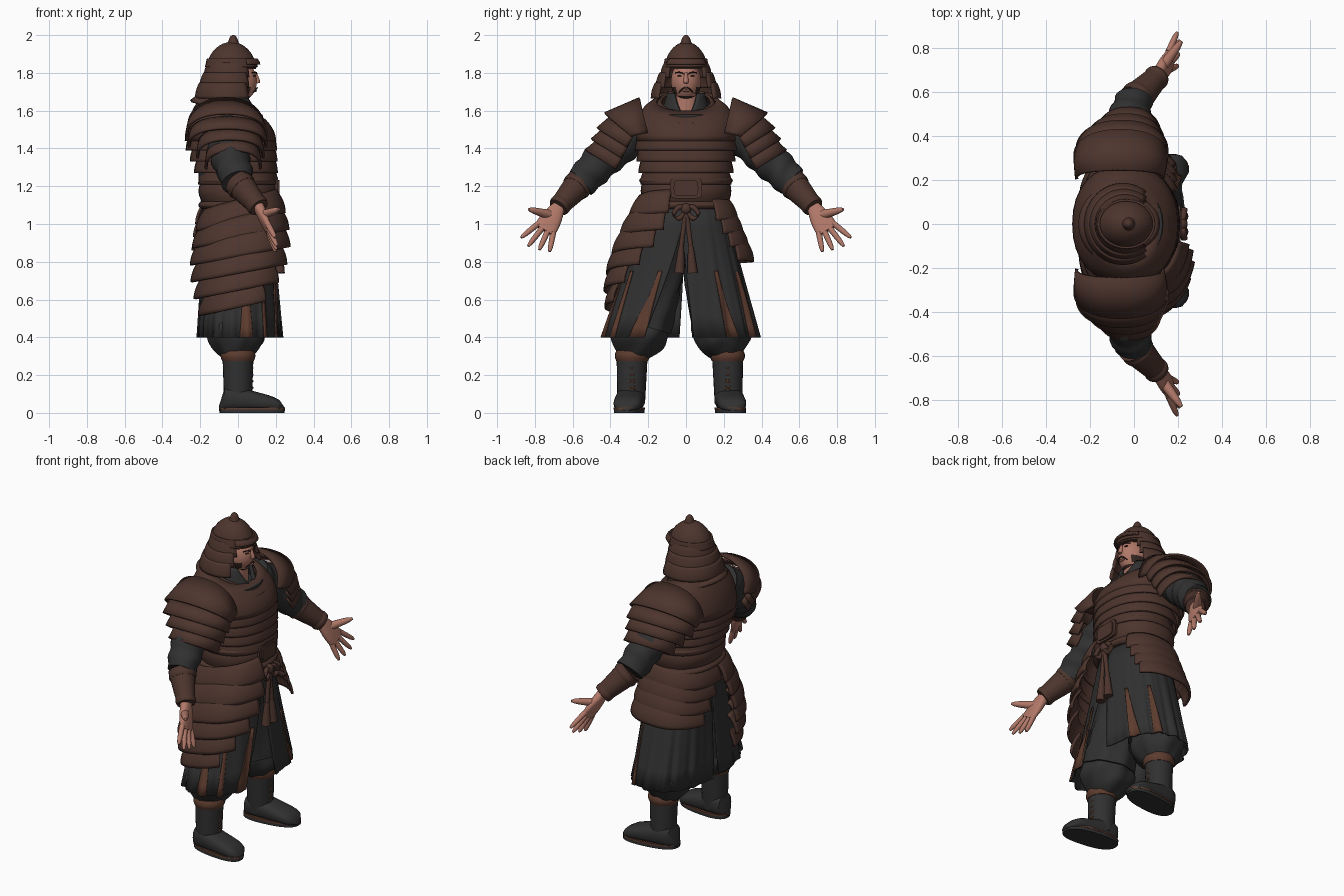
import bpy, bmesh
from math import sin, cos, pi, radians, copysign
from mathutils import Vector

if "Cube" in bpy.data.objects:
    bpy.data.objects.remove(bpy.data.objects["Cube"])

def material(name, *rgb):
    mat = bpy.data.materials.new(name)
    mat.use_nodes = True
    mat.diffuse_color = (*rgb, 1)
    mat.node_tree.nodes["Principled BSDF"].inputs["Base Color"].default_value = (*rgb, 1)
    return mat

LEATHER = material("brown leather", .074, .035, .026)
CLOTH = material("charcoal cloth", .03, .03, .03)
SKIN = material("skin", .44, .19, .14)
TRIM = material("rust trim", .11, .045, .028)
HAIR = material("dark hair", .035, .02, .015)
ALL_ROUND = (0, 360)

def finish(name, bm, mat, thick=0):
    bmesh.ops.recalc_face_normals(bm, faces=bm.faces)
    mesh = bpy.data.meshes.new(name)
    bm.to_mesh(mesh)
    bm.free()
    mesh.materials.append(mat)
    part = bpy.data.objects.new(name, mesh)
    bpy.context.collection.objects.link(part)
    bpy.ops.object.select_all(action="DESELECT")
    part.select_set(True)
    bpy.context.view_layer.objects.active = part
    bpy.ops.object.shade_smooth_by_angle(angle=radians(40))
    if thick:
        solid = part.modifiers.new("thickness", "SOLIDIFY")
        solid.thickness, solid.offset = thick, 0
    return part

def rounded(value, power):
    return copysign(abs(value) ** power, value)

def blend(a, b, t):
    return a + (b - a) * t

def loft(name, rings, mat, sides=32, thick=0, power=1, fold=None):
    """Skin rings of (centre, u axis, v axis, angle span); full rings are closed and capped."""
    bm, rows = bmesh.new(), []
    full = rings[0][-1] == ALL_ROUND
    count = sides if full else sides + 1
    for centre, u, v, (start, end) in rings:
        angles = [radians(blend(start, end, i / sides)) for i in range(count)]
        rows.append([bm.verts.new(centre + (u * rounded(cos(a), power) + v * rounded(sin(a), power))
                                  * (fold(a, centre.z) if fold else 1)) for a in angles])
    for low, high in zip(rows, rows[1:]):
        for i in range(sides):
            j = (i + 1) % count
            bm.faces.new((low[i], low[j], high[j], high[i]))
    if full and not thick:
        bm.faces.new(rows[0])
        bm.faces.new(rows[-1])
    return finish(name, bm, mat, thick)

def shell(name, low, high, shape, mat, span=ALL_ROUND, top_span=None, tilt=0, top_tilt=None, steps=6, **style):
    """Upright wrap from z low to z high; shape(t) gives centre x, depth and width."""
    rings = []
    for i in range(steps + 1):
        t = i / steps
        x, depth, width = shape(t)
        lean = tilt if top_tilt is None else blend(tilt, top_tilt, t)
        arc = tuple(blend(a, b, t) for a, b in zip(span, top_span or span))
        rings.append((Vector((x, 0, blend(low, high, t))), Vector((depth, 0, lean)), Vector((0, width, 0)), arc))
    return loft(name, rings, mat, **style)

def lame(name, low, height, x, depth, width, flare, **style):
    """Armour strip that narrows by flare towards its upper edge."""
    return shell(name, low, low + height, lambda t: (x, depth - flare * t * t, width - flare * t * t),
                 LEATHER, thick=.014, **style)

def tube(name, a, b, r_start, r_end, mat, bend=(0, 0, 0), puff=0, tip=0, sides=16, steps=8, fold=None):
    """Tapered round limb from a to b, with optional bend, swelling and narrowed tip."""
    a, b = Vector(a), Vector(b)
    along = (b - a).normalized()
    helper = Vector((1, 0, 0)) if abs(along.x) < .8 else Vector((0, 0, 1))
    u = (helper - along * helper.dot(along)).normalized()
    rings = []
    for t in (i / steps for i in range(steps + 1)):
        radius = (blend(r_start, r_end, t) + puff * sin(pi * t)) * (1 - tip * t ** 8)
        rings.append((a.lerp(b, t) + Vector(bend) * sin(pi * t), u * radius, along.cross(u) * radius, ALL_ROUND))
    return loft(name, rings, mat, sides=sides, fold=fold)

def ball(name, place, size, mat):
    bm = bmesh.new()
    bmesh.ops.create_uvsphere(bm, u_segments=32, v_segments=24, radius=1)
    for vert in bm.verts:
        vert.co = Vector(place) + vert.co * Vector(size)
    return finish(name, bm, mat)

# Torso: cloth core, breast plate, stepped lames, neck yoke and open collar
shell("body_core", .95, 1.58, lambda t: (-.04 * t, .17 + .02 * sin(pi * t), .2 + .02 * sin(pi * t)), CLOTH)
shell("breast_plate", 1.44, 1.65, lambda t: (-.04, .235 - .11 * t * t, .265 - .11 * t ** 4), LEATHER,
      top_tilt=-.055, thick=.014, power=.9)
for i in range(4):
    lame(f"torso_lame_{i + 1}", 1.39 - .06 * i, .08, .012 * i - .035, .235 - .01 * i, .265 - .01 * i, .02, power=.9)
shell("neck_yoke", 1.59, 1.65, lambda t: (-.045, .205 - .08 * t, .19 - .06 * t), LEATHER, tilt=-.06, thick=.014)
shell("cloth_collar", 1.56, 1.69, lambda t: (-.03, .13 - .045 * t, .13 - .04 * t), CLOTH,
      span=(2, 358), top_span=(42, 318), thick=.02)
tube("neck", (-.03, 0, 1.55), (-.01, 0, 1.72), .085, .068, SKIN, sides=24)

# Belt, buckle, bow and hanging cords
shell("belt", 1.1, 1.25, lambda t: (0, .18 + .03 * sin(pi * t), .22 + .02 * sin(pi * t)), LEATHER, power=.9)
for z in (1.1, 1.23):
    shell("belt_edge", z - .02, z + .02, lambda t: (0, .195 + .015 * sin(pi * t), .23 + .018 * sin(pi * t)),
          LEATHER, power=.9)
for half in (.085, .065):
    loft("buckle_plate", [(Vector((x - half * .4, 0, 1.19)), Vector((0, half, 0)), Vector((0, 0, half * .65)),
                           ALL_ROUND) for x in (.22, .245)], LEATHER, power=.4)
knot = Vector((.22, 0, 1.08))
ball("bow_knot", knot, (.025, .028, .03), LEATHER)
for s in (-1, 1):
    loop, cord_end = knot + Vector((.01, s * .07, -.03)), knot + Vector((0, s * .025, -.2))
    for lift in (.025, -.035):
        tube("bow_loop", knot, loop, .012, .015, LEATHER, bend=(0, 0, lift))
    tube("hanging_cord", knot, cord_end, .013, .013, LEATHER)
    tube("cord_tassel", cord_end, cord_end + Vector((0, s * .01, -.14)), .015, .028, LEATHER)

# Split coat skirt, fuller on the right, with vertical trims
def pleat(angle, z):
    return 1 + .03 * (1.1 - z) * (sin(17 * angle) + .6 * sin(29 * angle))

def coat_piece(name, high, span, top_span, mat, grow=0, sides=90):
    spread = .18 if span[0] < 180 else .235
    def shape(t):
        drop = (1.1 - blend(.4, high, t)) / .7
        return .01 * drop, .17 + .05 * drop + grow, .2 + spread * drop + grow
    shell(name, .4, high, shape, mat, span, top_span, thick=.008, power=.85, fold=pleat, sides=sides)

coat_piece("coat_left", 1.1, (4, 177), (-4, 180), CLOTH)
coat_piece("coat_right", 1.1, (183, 332), (180, 362), CLOTH)
for angle, lean, width in ((36, -8, 13), (66, -4, 11), (327, 12, 12), (277, 0, 14), (302, 0, 6)):
    coat_piece("coat_trim", .75, (angle - width / 2, angle + width / 2), (angle + lean - 2, angle + lean + 2),
               TRIM, grow=.007, sides=12)

# Overlapping hip lames, long on the right and short on the left
for i in range(6):
    lame(f"right_hip_lame_{i + 1}", 1.01 - .09 * i, .12, .015, .235 + .035 * sin(.65 * i), .3 + .13 * sin(.37 * i),
         .05, span=(190 + 2 * i, 348 - 2 * i * i), tilt=.05, power=.76, sides=40)
for i in range(4):
    lame(f"left_hip_lame_{i + 1}", 1.01 - .07 * i, .11, 0, .22 + .012 * i, .27 + .028 * i, .04,
         span=(32 + 5 * i, 185 - 9 * i), tilt=.01, power=.82, sides=40)

# Head, face and beard
head = ball("head", (0, 0, 1.755), (.1, .08, .11), SKIN)
head.data.materials.append(HAIR)
for face in head.data.polygons:
    spot = face.center
    face.material_index = int(spot.z < 1.72 and (abs(spot.y) > .05 or spot.z < 1.68))
tube("nose", (.092, 0, 1.8), (.105, 0, 1.745), .008, .016, SKIN, tip=.3)
ball("lips", (.09, 0, 1.705), (.01, .024, .006), SKIN)
for s in (-1, 1):
    ball("eye", (.086, s * .033, 1.784), (.008, .014, .004), HAIR)
    tube("eyebrow", (.1, s * .014, 1.796), (.075, s * .056, 1.8), .004, .003, HAIR, bend=(.005, 0, .005))
    tube("moustache", (.102, s * .004, 1.722), (.082, s * .038, 1.695), .004, .003, HAIR, bend=(.004, 0, .005))

# Helmet dome, spike, rim, brim and layered neck guard
def dome(t):
    crown = (1.01 - t * t) ** .55
    return -.035, .13 * crown, .112 * crown

shell("helmet_dome", 1.82, 1.965, dome, LEATHER, steps=14)
tube("helmet_spike", (-.025, 0, 1.95), (-.025, 0, 2), .032, .016, LEATHER, tip=.6)
shell("helmet_rim", 1.83, 1.875, lambda t: (-.035, .135 - .01 * t, .117 - .01 * t), LEATHER, thick=.01)
lame("helmet_brim", 1.845, .025, -.015, .126, .113, .014, span=(-60, 60))
for i in range(3):
    lame(f"neck_guard_{i + 1}", 1.775 - .055 * i, .08, -.04 - .005 * i, .135 + .018 * i, .13 + .025 * i, .022,
         span=(45 + 4 * i, 315 - 4 * i))

def wrinkle(angle, z):
    return 1 + .05 * sin(z * 95 + 2 * sin(angle)) + .025 * sin(3 * angle + z * 40)

def baggy(angle, z):
    return 1 + .04 * sin(7 * angle + z * 12) + .025 * sin(z * 50 + 3 * angle)

# Paired limbs and shoulder guards; the right leg stands wider
for s, side, leg in ((1, "left", .22), (-1, "right", .285)):
    def at(x, y, z):
        return Vector((x, s * y, z))

    def shoulder_lame(number, start, end, start_ridge, end_ridge, depth):
        rings = [(start.lerp(end, t), at(depth * (.94 + .06 * t), 0, 0), start_ridge.lerp(end_ridge, t), (-8, 188))
                 for t in (0, .5, 1)]
        loft(f"{side}_shoulder_lame_{number}", rings, LEATHER, thick=.014, power=.9)

    shoulder_lame(1, at(-.065, .21, 1.51), at(-.06, .31, 1.48), at(0, .035, .155), at(0, .12, .105), .21)
    for i in range(3):
        start = at(-.055 + .015 * i, .29 + .03 * i, 1.49 - .058 * i)
        shoulder_lame(i + 2, start, start + at(0, .045, -.07), at(0, .11, .075), at(0, .135, .085), .205 - .03 * i)

    # Sleeve with folds and banded bracer
    shoulder, elbow, wrist, knuckles = at(-.07, .25, 1.5), at(0, .56, 1.22), at(.11, .675, 1.09), at(.165, .75, .965)
    tube(f"{side}_sleeve", shoulder, elbow, .1, .085, CLOTH, bend=(-.012, 0, .015), puff=.01,
         sides=28, steps=24, fold=wrinkle)
    tube(f"{side}_bracer", elbow, wrist, .078, .052, LEATHER, sides=24)
    for t in (.15, .92):
        centre, reach, radius = elbow.lerp(wrist, t), (wrist - elbow) * .1, .077 - .026 * t
        tube(f"{side}_bracer_band", centre - reach, centre + reach, radius, radius, LEATHER, puff=.006, sides=24)

    # Hand: palm, fanned fingers and thumb
    across, through = at(-.05, .85, .52), at(.9, -.12, .3)
    down = (knuckles - wrist).normalized()
    loft(f"{side}_palm", [(wrist.lerp(knuckles, t), across * (.036 + .024 * sin(2 * t)),
                           through * (.03 - .014 * t * t), ALL_ROUND) for t in (0, .2, .4, .6, .8, 1)],
         SKIN, sides=20, power=.8)
    for i in range(4):
        spread = i - 1.5
        root = knuckles + across * .031 * spread - down * .015
        reach = (down + across * .23 * spread).normalized() * (.138 - .015 * abs(spread - .5))
        tube(f"{side}_finger_{i + 1}", root, root + reach, .016, .013, SKIN, tip=.5)
    base = wrist.lerp(knuckles, .4) + across * .015
    tube(f"{side}_thumb", base, base + at(.085, .115, .03), .026, .015, SKIN, tip=.5)

    # Baggy trousers gathered above the boots
    knee, ankle = at(0, leg * .8, .46), at(-.01, leg, .3)
    tube(f"{side}_trouser", at(0, .09, .95), knee, .125, .15, CLOTH, sides=40, fold=baggy)
    tube(f"{side}_trouser_gather", knee + at(-.01, .005, .03), ankle, .14, .08, CLOTH, puff=.04,
         sides=40, steps=12, fold=baggy)

    # Boot shaft, foot, sole, welt, cuff and laces
    tube(f"{side}_boot_shaft", at(0, leg, .32), at(0, leg + .005, .05), .083, .073, CLOTH, sides=24)
    foot = []
    for t in (i / 12 for i in range(13)):
        curve = (1.04 - (2 * t - 1) ** 6) ** .5
        height = (.075 - .045 * t) * curve
        foot.append((at(.35 * t - .1, leg + .03 * t, height + .01), at(0, .075 * curve, 0),
                     Vector((0, 0, height)), ALL_ROUND))
    loft(f"{side}_boot_foot", foot, CLOTH, sides=24, power=.75)
    for name, low, high, grow, mat in (("sole", 0, .018, 0, CLOTH), ("welt", .018, .028, .002, TRIM)):
        loft(f"{side}_boot_{name}", [(at(.075, leg + .015, z), at(.172 + grow, .02, 0), at(0, .077 + grow, 0),
                                      ALL_ROUND) for z in (low, high)], mat, power=.8)
    tube(f"{side}_boot_cuff", at(0, leg, .275), at(0, leg, .33), .084, .084, TRIM, puff=.008, sides=24)
    for i in range(4):
        for lean in (-.025, .025):
            lace = at(.062, leg - lean, .25 - .035 * i)
            tube(f"{side}_boot_lace", lace, lace + at(0, 2 * lean, -.025), .005, .005, TRIM, bend=(.015, 0, 0), sides=6)
